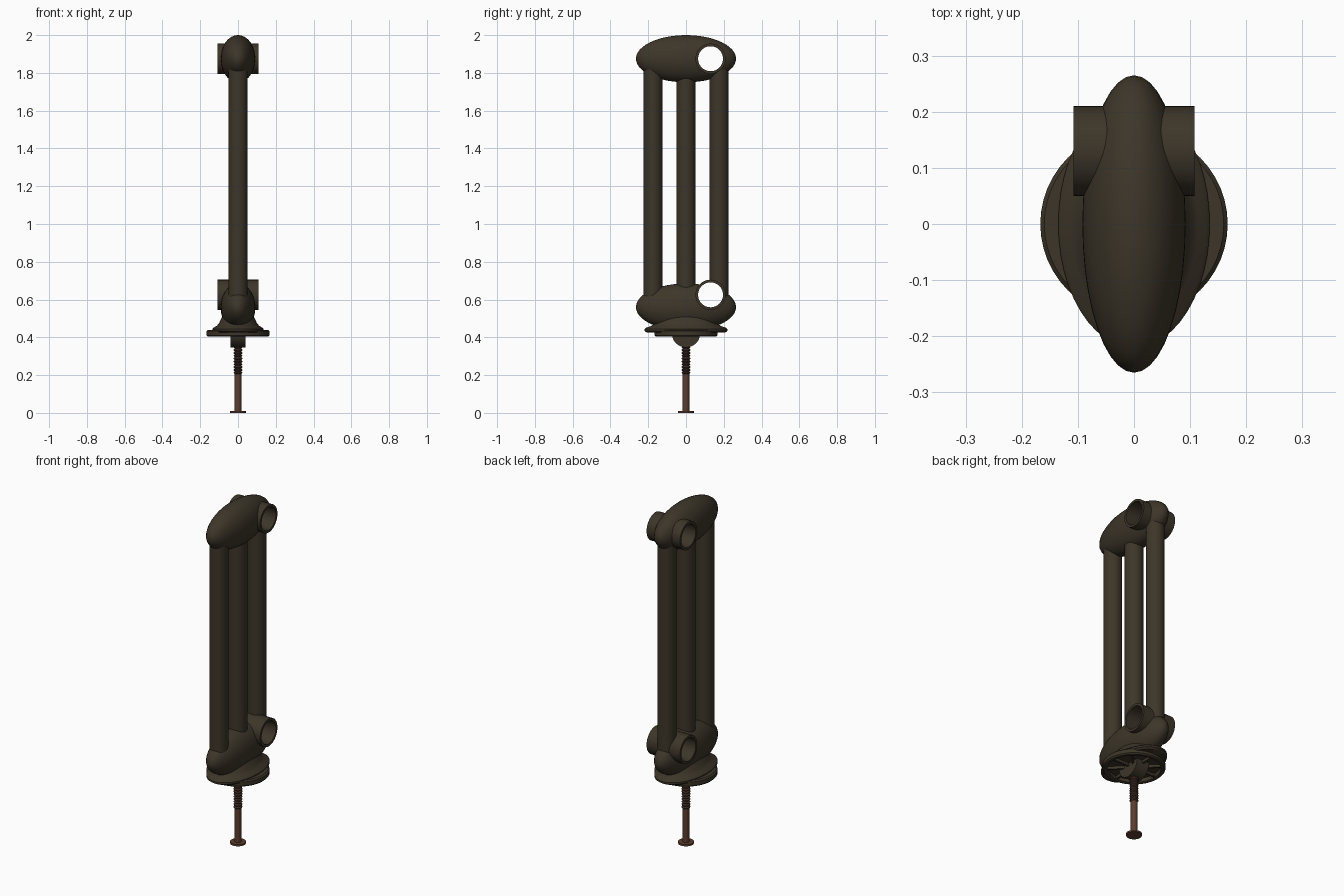
import bpy, bmesh, math
from mathutils import Matrix, Vector

cube = bpy.data.objects.get("Cube")
if cube:
    bpy.data.objects.remove(cube, do_unlink=True)


def material(name, rgb):
    m = bpy.data.materials.new(name)
    m.use_nodes = True
    m.diffuse_color = (*rgb, 1)
    m.node_tree.nodes["Principled BSDF"].inputs["Base Color"].default_value = (*rgb, 1)
    return m


BRONZE = material("dark bronze", (0.046, 0.036, 0.022))
COPPER = material("copper brown", (0.105, 0.046, 0.027))
THREAD = material("dark copper", (0.06, 0.032, 0.021))


def finish(name, bm, mat):
    bmesh.ops.recalc_face_normals(bm, faces=bm.faces)
    mesh = bpy.data.meshes.new(name)
    bm.to_mesh(mesh)
    bm.free()
    mesh.materials.append(mat)
    ob = bpy.data.objects.new(name, mesh)
    bpy.context.collection.objects.link(ob)
    return ob


def lathe(name, profile, mat, loc=(0, 0, 0), scale=(1, 1, 1), along_x=False, steps=48):
    """Revolve (radius, height) points about z, then stretch, turn and place."""
    bm = bmesh.new()
    vs = [bm.verts.new((r, 0, z)) for r, z in profile]
    edges = [bm.edges.new(pair) for pair in zip(vs, vs[1:])]
    bmesh.ops.spin(bm, geom=vs + edges, cent=(0, 0, 0), axis=(0, 0, 1),
                   angle=math.tau, steps=steps, use_duplicate=False)
    bmesh.ops.remove_doubles(bm, verts=bm.verts, dist=1e-5)
    turn = Matrix.Rotation(math.pi / 2, 4, 'Y') if along_x else Matrix()
    bm.transform(Matrix.Translation(loc) @ turn @ Matrix.Diagonal((*scale, 1)))
    return finish(name, bm, mat)


def cylinder(name, r, low, high, mat, **kw):
    return lathe(name, [(0, low), (r, low), (r, high), (0, high)], mat, **kw)


def ellipsoid(name, z, size):
    bm = bmesh.new()
    bmesh.ops.create_uvsphere(bm, u_segments=40, v_segments=24, radius=1)
    bm.transform(Matrix.Translation((0, 0, z)) @ Matrix.Diagonal((*size, 1)))
    return finish(name, bm, BRONZE)


def smooth(ob):
    bpy.ops.object.select_all(action='DESELECT')
    ob.select_set(True)
    bpy.context.view_layer.objects.active = ob
    bpy.ops.object.shade_smooth_by_angle(angle=math.radians(35))


def bore(ob, cutter):
    bpy.ops.object.select_all(action='DESELECT')
    ob.select_set(True)
    bpy.context.view_layer.objects.active = ob
    mod = ob.modifiers.new("bore", 'BOOLEAN')
    mod.operation, mod.solver, mod.object = 'DIFFERENCE', 'EXACT', cutter
    bpy.ops.object.modifier_apply(modifier=mod.name)


# Upper and lower bodies, and the three posts between them
TOP_Z, LOW_Z = 1.875, 0.625
top_cap = ellipsoid("top_cap", TOP_Z, (0.092, 0.265, 0.125))
lower_body = ellipsoid("lower_body", 0.56, (0.092, 0.265, 0.125))
front_post = cylinder("front_post", 0.05, 0.56, TOP_Z, BRONZE, loc=(0, -0.175, 0))
middle_post = cylinder("middle_post", 0.05, 0.56, TOP_Z, BRONZE)
rear_post = cylinder("rear_post", 0.05, 0.56, TOP_Z, BRONZE, loc=(0, 0.175, 0))
parts = [top_cap, lower_body, front_post, middle_post, rear_post]

# Cross sockets with open bores
for label, z, body in (("upper", TOP_Z, top_cap), ("lower", LOW_Z, lower_body)):
    place = dict(loc=(0, 0.13, z), along_x=True)
    ring = [(0.066, -0.108), (0.08, -0.108), (0.08, 0.108), (0.066, 0.108), (0.066, -0.108)]
    parts.append(lathe(label + "_socket", ring, BRONZE, **place))
    cutter = cylinder("bore_cutter", 0.0662, -0.3, 0.3, BRONZE, **place)
    for ob in (body, rear_post):
        bore(ob, cutter)
    bpy.data.objects.remove(cutter, do_unlink=True)

# Oval flared skirt under the lower body
skirt = [(0, 0.425), (0.94, 0.425), (1, 0.434), (1, 0.444), (0.95, 0.452),
         (0.84, 0.46), (0.74, 0.475), (0.66, 0.5), (0.55, 0.52), (0, 0.52)]
parts.append(lathe("oval_skirt", skirt, BRONZE, scale=(0.135, 0.22, 1)))

# Round foot, hollow underneath
foot = [(0, 0.428), (0.14, 0.428), (0.143, 0.407), (0.148, 0.404), (0.16, 0.404),
        (0.167, 0.411), (0.167, 0.433), (0.16, 0.44), (0, 0.44)]
parts.append(lathe("round_foot", foot, BRONZE))

# Ribs across the hollow of the foot
bm = bmesh.new()
for i in range(4):
    made = bmesh.ops.create_cube(bm, size=1)["verts"]
    bmesh.ops.transform(bm, verts=made, matrix=Matrix.Rotation(i * math.pi / 4, 4, 'Z')
                        @ Matrix.Translation((0, 0, 0.42)) @ Matrix.Diagonal((0.285, 0.012, 0.022, 1)))
finish("foot_ribs", bm, BRONZE)

# Rounded hub that holds the bolt
parts.append(cylinder("bolt_hub", 0.075, -0.04, 0.04, BRONZE, loc=(0, 0, 0.422), along_x=True))

# Bolt with head, shank and thread
parts.append(cylinder("bolt_head", 0.042, 0, 0.01, COPPER))
parts.append(cylinder("bolt_shank", 0.018, 0.008, 0.21, COPPER, steps=24))
turns, start, pitch = 11, 0.205, 0.015
thread = [(0, start)]
for i in range(turns):
    z = start + i * pitch
    thread += [(0.017, z), (0.023, z + pitch * 0.4), (0.023, z + pitch * 0.6)]
thread += [(0.017, start + turns * pitch), (0, start + turns * pitch)]
parts.append(lathe("bolt_thread", thread, THREAD, steps=24))

for ob in parts:
    smooth(ob)
